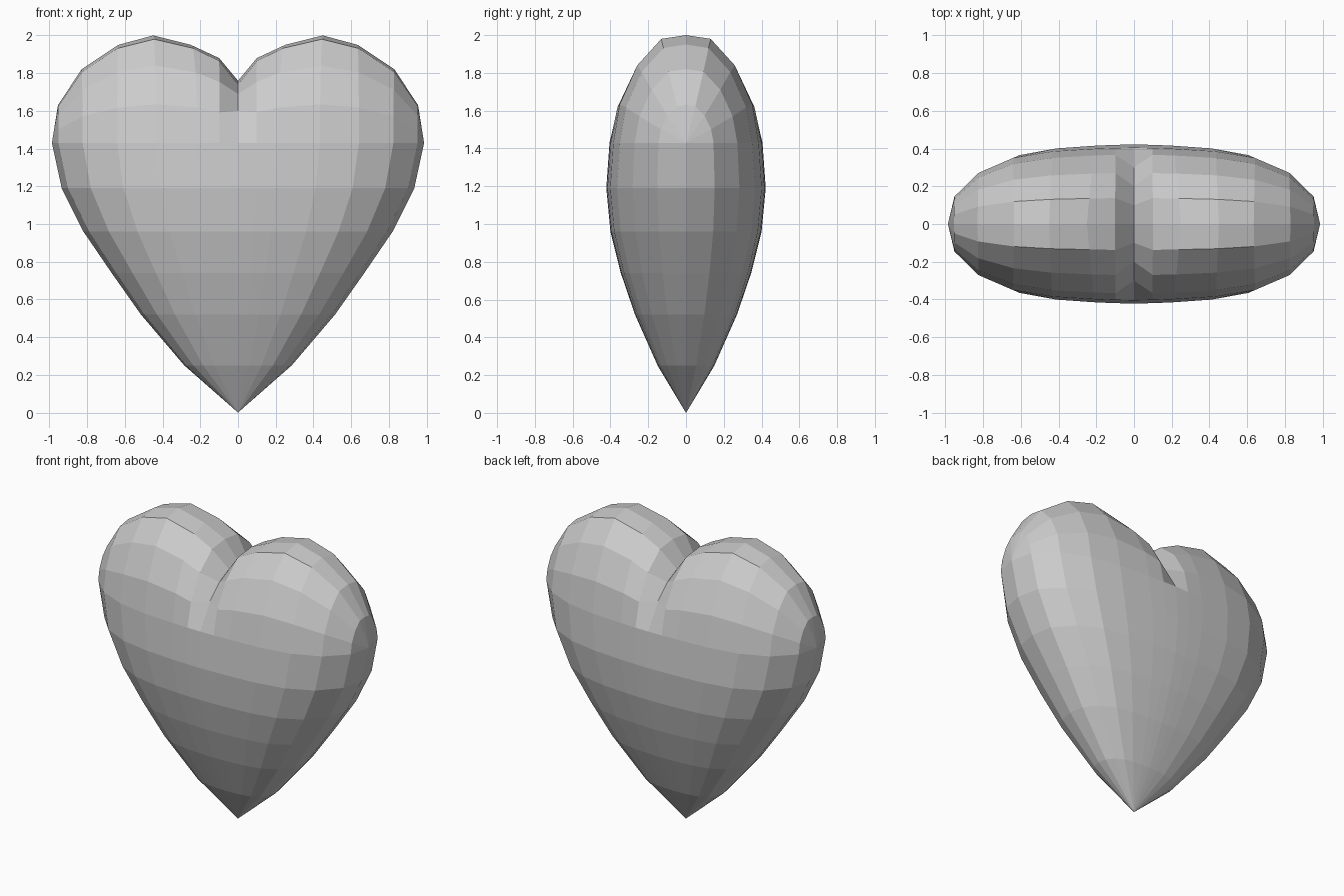
import bpy, bmesh

if "Cube" in bpy.data.objects:
    bpy.data.objects.remove(bpy.data.objects["Cube"])

# One quarter of the heart (x >= 0, y <= 0); the rest comes from mirroring.
# Unit outline of a horizontal ring, from front centre to side
RING_X = [0, 0.10, 0.215, 0.44, 0.65, 0.835, 0.965, 1]
RING_Y = [1, 0.995, 0.985, 0.95, 0.865, 0.67, 0.36, 0]
# Lower body rings: (height, half width, half depth)
RINGS = [(0, 0, 0), (0.25, 0.285, 0.15), (0.52, 0.515, 0.27),
         (0.74, 0.67, 0.345), (0.96, 0.82, 0.40),
         (1.19, 0.935, 0.422), (1.43, 0.987, 0.405)]
# Ridge running over the lobe at y = 0: (x, z)
RIDGE = [(0, 1.76), (0.10, 1.88), (0.25, 1.95), (0.45, 2.0),
         (0.635, 1.95), (0.83, 1.82), (0.955, 1.63), (0.987, 1.43)]
# Lobe rounding: (fraction of depth, fraction of height)
LOBE = [(0.91, 0.36), (0.67, 0.72), (0.34, 0.965), (0, 1)]
# Crease between the lobes: (y, z)
CREASE = [(-0.30, 1.60), (-0.20, 1.69), (-0.10, 1.74), (0, 1.76)]

rows = [[(a * u, -b * v, z) for u, v in zip(RING_X, RING_Y)]
        for z, a, b in RINGS]
shoulder = rows[-1]
for (v, h), (cy, cz) in zip(LOBE, CREASE):
    row = [(0, cy, cz)]
    for (x, y, z), (rx, rz) in list(zip(shoulder, RIDGE))[1:]:
        row.append((rx + (x - rx) * v, y * v, z + (rz - z) * h))
    rows.append(row)

bm = bmesh.new()
grid = [[bm.verts.new(p) for p in row] for row in rows]
for lo, hi in zip(grid, grid[1:]):
    for i in range(len(lo) - 1):
        bm.faces.new((lo[i], lo[i + 1], hi[i + 1], hi[i]))
bmesh.ops.remove_doubles(bm, verts=bm.verts, dist=0.001)
bmesh.ops.dissolve_degenerate(bm, edges=bm.edges, dist=0.001)

mesh = bpy.data.meshes.new("heart")
bm.to_mesh(mesh)
bm.free()
heart = bpy.data.objects.new("heart", mesh)
bpy.context.collection.objects.link(heart)

# Mirror left/right and front/back
mirror = heart.modifiers.new("mirror", 'MIRROR')
mirror.use_axis = (True, True, False)
mirror.use_clip = True
mirror.merge_threshold = 0.002
